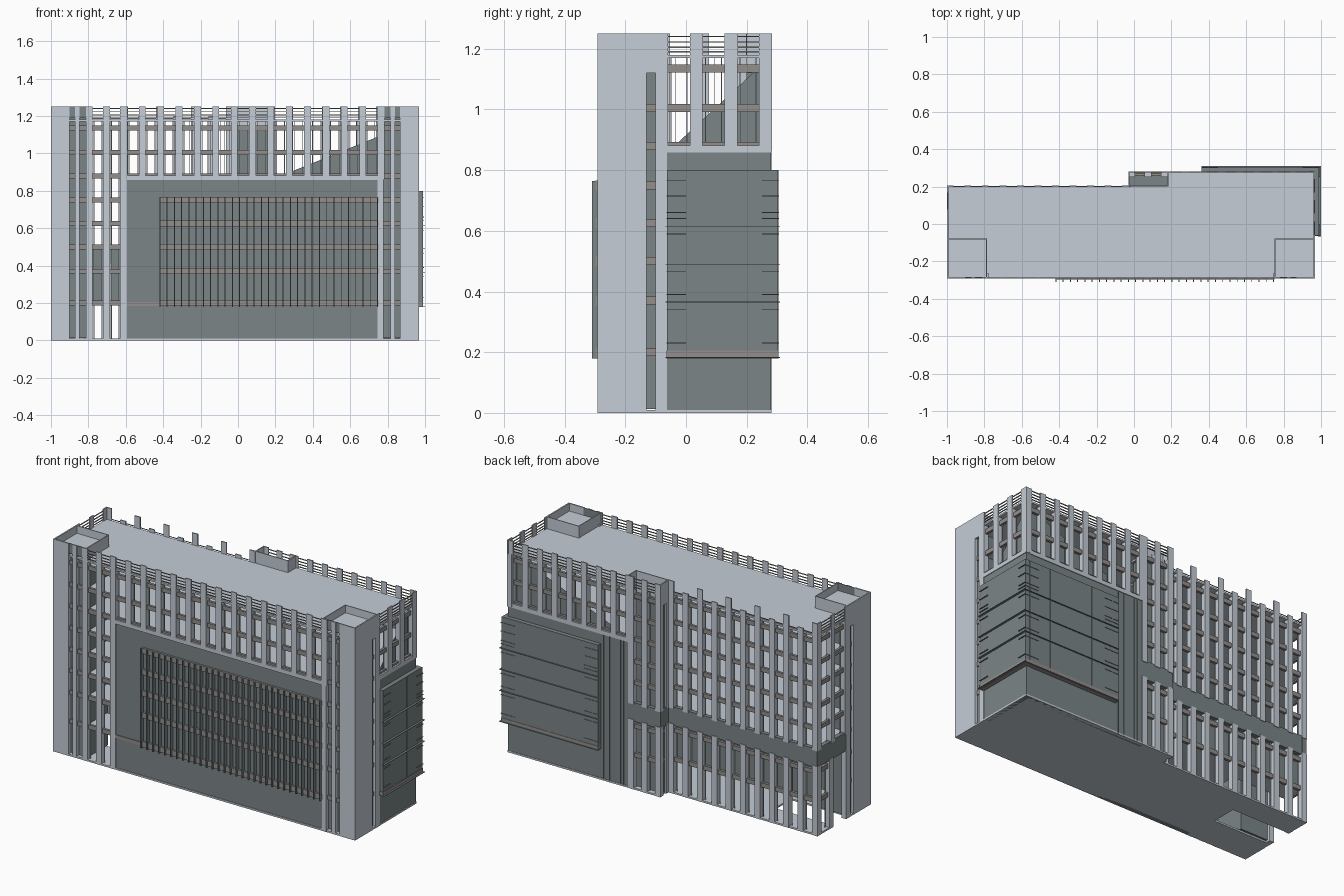
import bpy, bmesh
from mathutils import Matrix

def material(name, col):
    m = bpy.data.materials.new(name)
    m.diffuse_color = (*col, 1)
    return m

GLASS = material("dark_glass", (0.20, 0.235, 0.245))
BEAM = material("warm_grey", (0.29, 0.275, 0.265))
PALE = material("pale_blue_grey", (0.56, 0.61, 0.67))
ROOF = 1.175
parts = {}

def box(part, x0, x1, y0, y1, z0, z1, mat=PALE):
    """Add an axis-aligned box to a named part."""
    if part not in parts:
        parts[part] = (bmesh.new(), mat)
    mtx = Matrix.Translation(((x0 + x1) / 2, (y0 + y1) / 2, (z0 + z1) / 2)) @ \
        Matrix.Diagonal((abs(x1 - x0), abs(y1 - y0), abs(z1 - z0), 1))
    bmesh.ops.create_cube(parts[part][0], size=1, matrix=mtx)

def tri(part, pts, mat):
    """Add a single glass triangle."""
    bm = bmesh.new()
    parts[part] = (bm, mat)
    bm.faces.new([bm.verts.new(p) for p in pts])

# Wall planes: axis the wall runs along, outer plane, inward direction
FRONT = ('x', -0.292, 1)
BACK_R = ('x', 0.282, -1)
BACK_L = ('x', 0.205, -1)
RIGHT = ('y', 0.967, -1)
LEFT = ('y', -1.0, 1)

def wbox(part, wall, u0, u1, d0, d1, z0, z1, mat=PALE):
    """Box in wall coordinates: along u, depth d inward, height z."""
    axis, p, s = wall
    a, b = sorted((p + s * d0, p + s * d1))
    if axis == 'x':
        box(part, u0, u1, a, b, z0, z1, mat)
    else:
        box(part, a, b, u0, u1, z0, z1, mat)

BANDS = [0.2, 0.37, 0.5, 0.625, 0.75, 0.88, 1.005, 1.135]

def column(name, wall, u, w, z0, z1):
    """Deep below the roof, a thin blade above it."""
    wbox(name, wall, u - w / 2, u + w / 2, 0, 0.03, z0, min(z1, ROOF - 0.005))
    if z1 > ROOF:
        wbox(name, wall, u - w / 2, u + w / 2, 0, 0.007, ROOF - 0.005, z1)

def grid(name, wall, u0, u1, n, z0, z1, w=0.036, louvers=False, ragged=False):
    """Open frame of columns, beams, mullions and optional top louvers."""
    step = (u1 - u0) / n
    for i in range(n + 1):
        u = u0 + i * step
        column(name + "_columns", wall, u, w, z0, z1 - 0.05 if ragged and i % 2 else z1)
        if i < n:
            for k in (0.27, 0.73):
                m = u + k * step
                wbox(name + "_mullions", wall, m - .0015, m + .0015, 0.02, 0.023, z0, min(z1, ROOF))
    for z in BANDS:
        if z0 < z < z1:
            wbox(name + "_beams", wall, u0, u1, 0.01, 0.025, z - 0.013, z + 0.013, BEAM)
    if louvers:
        for z in (1.19, 1.205, 1.222, 1.24):
            wbox(name + "_louvers", wall, u0, u1, 0.002, 0.007, z - 0.002, z + 0.002, BEAM)

# Front: upper frame, sill and glazed lower panel with fins
grid("front_frame", FRONT, -0.61, 0.765, 14, 0.862, 1.25, louvers=True)
wbox("front_sill", FRONT, -0.625, 0.78, 0, 0.03, 0.858, 0.882)
wbox("front_glass", FRONT, -0.6, 0.76, 0.006, 0.03, 0, 0.86, GLASS)
for z in BANDS[:5]:
    wbox("fin_bands", FRONT, -0.42, 0.75, -0.006, 0.01, z - 0.016, z + 0.016, BEAM)
for i in range(31):
    x = -0.418 + i * 0.0388
    wbox("front_fins", FRONT, x - 0.0025, x + 0.0025, -0.018, 0.008, 0.18, 0.765, GLASS)
wbox("front_lower_band", FRONT, -0.6, -0.42, 0.002, 0.01, 0.185, 0.205, BEAM)

# Corner towers, left and mirrored right
def corner(sx):
    def b(part, x0, x1, *rest):
        x0, x1 = sorted((sx(x0), sx(x1)))
        box(part, x0, x1, *rest)
    b("corner_piers", -1, -0.9, -0.292, -0.284, 0, 1.25)
    b("corner_piers", -0.908, -0.9, -0.292, -0.262, 0, 1.2)
    b("corner_piers", -1, -0.992, -0.292, -0.13, 0, 1.25)
    b("corner_piers", -1, -0.97, -0.138, -0.13, 0, 1.2)
    b("corner_piers", -1, -0.97, -0.10, -0.062, 0, ROOF)
    b("corner_piers", -1, -0.992, -0.13, -0.062, 1.12, 1.25)
    b("corner_core", -0.982, -0.79, -0.27, -0.08, 0.012, 1.19, GLASS)
    b("corner_roof", -0.993, -0.787, -0.286, -0.077, 1.19, 1.205)
    b("corner_parapet", -0.79, -0.785, -0.286, -0.077, ROOF, 1.25)
    b("corner_parapet", -0.993, -0.785, -0.082, -0.077, ROOF, 1.25)
    b("corner_front_glass", -0.9, -0.79, -0.287, -0.284, 1.19, 1.25, GLASS)
    for x, w in ((-0.86, 0.024), (-0.795, 0.034)):
        b("corner_columns", x - w / 2, x + w / 2, -0.292, -0.262, 0, 1.19)
        b("corner_columns", x - w / 2, x + w / 2, -0.292, -0.285, 1.19, 1.25)
    for z in BANDS:
        b("corner_beams", -0.9, -0.79, -0.281, -0.265, z - 0.013, z + 0.013, BEAM)
        b("corner_beams", -0.988, -0.98, -0.13, -0.1, z - 0.013, z + 0.013, BEAM)

corner(lambda x: x)
corner(lambda x: -0.033 - x)

# Open full-height bays on the front left
grid("front_left_frame", FRONT, -0.795, -0.612, 2, 0, 1.25, louvers=True)

# Right side and back right: frames above glazed lower walls
grid("right_frame", RIGHT, -0.08, 0.262, 3, 0.862, 1.25, w=0.042, louvers=True)
wbox("right_sill", RIGHT, -0.08, 0.282, 0, 0.03, 0.858, 0.882)
wbox("right_glass", RIGHT, -0.065, 0.28, 0.004, 0.03, 0, 0.86, GLASS)
grid("back_right_frame", BACK_R, 0.18, 0.947, 8, 0.862, 1.25, louvers=True)
wbox("back_right_sill", BACK_R, 0.17, 0.965, 0, 0.03, 0.858, 0.882)
wbox("back_right_glass", BACK_R, 0.17, 0.963, 0.004, 0.03, 0, 0.86, GLASS)
for x in (0.21, 0.23, 0.3, 0.34):
    wbox("back_glass_mullions", BACK_R, x, x + .003, 0, 0.006, 0, 0.86, GLASS)
tri("back_glass_pane", [(0.18, 0.25, 0.86), (0.96, 0.25, 0.86), (0.96, 0.25, 1.175)], GLASS)
tri("right_glass_pane", [(0.935, -0.06, 0.86), (0.935, 0.28, 0.86), (0.935, 0.28, 1.175)], GLASS)

# Overhanging glazed bay wrapping the back right corner
box("corner_bay", 0.36, 0.988, 0.27, 0.303, 0.185, 0.80, GLASS)
box("corner_bay", 0.955, 0.988, -0.062, 0.303, 0.185, 0.80, GLASS)
box("bay_soffit", 0.36, 0.99, 0.27, 0.305, 0.18, 0.205, BEAM)
box("bay_soffit", 0.95, 0.99, -0.065, 0.305, 0.18, 0.205, BEAM)
for z in (0.183, 0.23, 0.34, 0.365, 0.39, 0.465, 0.49, 0.59, 0.615, 0.64, 0.66, 0.715, 0.765):
    full = z in (0.183, 0.365, 0.49, 0.615)
    out = 0.31 if full else 0.306
    for x0, x1 in ([(0.36, 1.0)] if full else [(0.36, 0.45), (0.9, 0.994)]):
        box("bay_ledges", x0, x1, 0.30, out, z - .0015, z + .0015, GLASS)
    for y0, y1 in ([(-0.068, out)] if full else [(-0.065, -0.0), (0.25, out)]):
        box("bay_ledges", 0.985, 1.0 if full else 0.994, y0, y1, z - .0015, z + .0015, GLASS)
for i in range(5):
    x = 0.40 + i * 0.14
    box("bay_mullions", x - 0.0015, x + 0.0015, 0.3, 0.305, 0.185, 0.80, GLASS)
for y in (0.04, 0.16):
    box("bay_mullions", 0.985, 0.990, y - 0.0015, y + 0.0015, 0.185, 0.80, GLASS)

# Back stair tower
for z0, z1, lv in ((0, 0.41, False), (0.5, 1.25, True)):
    grid("stair_tower", BACK_R, -0.012, 0.162, 2, z0, z1, louvers=lv)
    box("stair_tower_columns", -0.03, 0.0, 0.205, 0.225, z0, min(z1, 1.12))
box("stair_tower_glass", -0.02, 0.17, 0.2, 0.255, 0.012, 1.12, GLASS)
box("stair_tower_roof", -0.025, 0.18, 0.2, 0.274, 1.12, 1.125, GLASS)
box("stair_tower_band", -0.027, 0.18, 0.2, 0.278, 0.40, 0.51, GLASS)
box("stair_parapet", -0.03, 0.185, 0.2, 0.206, 1.12, 1.25)
box("stair_parapet", -0.03, -0.024, 0.2, 0.28, 1.12, 1.25)
box("stair_parapet", 0.179, 0.185, 0.2, 0.28, 1.12, 1.25)

# Back left wing and left side, split by a dark belt
grid("wing_upper", BACK_L, -0.982, -0.045, 10, 0.5, 1.25, ragged=True)
grid("wing_lower", BACK_L, -0.982, -0.045, 10, 0, 0.41)
wbox("wing_belt", BACK_L, -0.998, -0.02, 0.004, 0.03, 0.40, 0.51, GLASS)
wbox("wing_lower_glass", BACK_L, -0.995, -0.02, 0.026, 0.029, 0.2, 0.40, GLASS)
wbox("wing_top_rail", BACK_L, -0.998, -0.02, 0.003, 0.006, 1.185, 1.189, BEAM)
grid("left_upper", LEFT, -0.07, 0.187, 2, 0.5, 1.25, louvers=True)
grid("left_lower", LEFT, 0.075, 0.187, 1, 0, 0.41)
wbox("left_belt", LEFT, -0.065, 0.203, 0.004, 0.03, 0.40, 0.51, GLASS)

# Floor plates, roof and ground slab with the left entrance recess
for z in BANDS[2:] + [ROOF]:
    name, e = ("roof", 0.021) if z == ROOF else ("floor_plates", 0)
    box(name, -0.975 - e, 0.942 + e, -0.267 - e, 0.18 + e, z - 0.005, z + 0.005)
    box(name, 0.18, 0.942 + e, 0.18 + e, 0.257 + e, z - 0.005, z + 0.005)
for z, e in ((0.005, 0.024), (0.2, 0), (0.37, 0)):
    name = "ground_slab" if e else "floor_plates"
    box(name, -0.62, 0.942 + e, -0.267 - e, 0.18 + e, z - 0.005, z + 0.005)
    box(name, -0.975 - e, -0.62, -0.267 - e, -0.09, z - 0.005, z + 0.005)
    box(name, -0.975 - e, -0.62, 0.06, 0.18 + e, z - 0.005, z + 0.005)
    box(name, -0.02, 0.942 + e, 0.18 + e, 0.257 + e, z - 0.005, z + 0.005)

# Turn every part into an object
for name, (bm, mat) in parts.items():
    me = bpy.data.meshes.new(name)
    bm.to_mesh(me)
    bm.free()
    me.materials.append(mat)
    bpy.context.collection.objects.link(bpy.data.objects.new(name, me))
